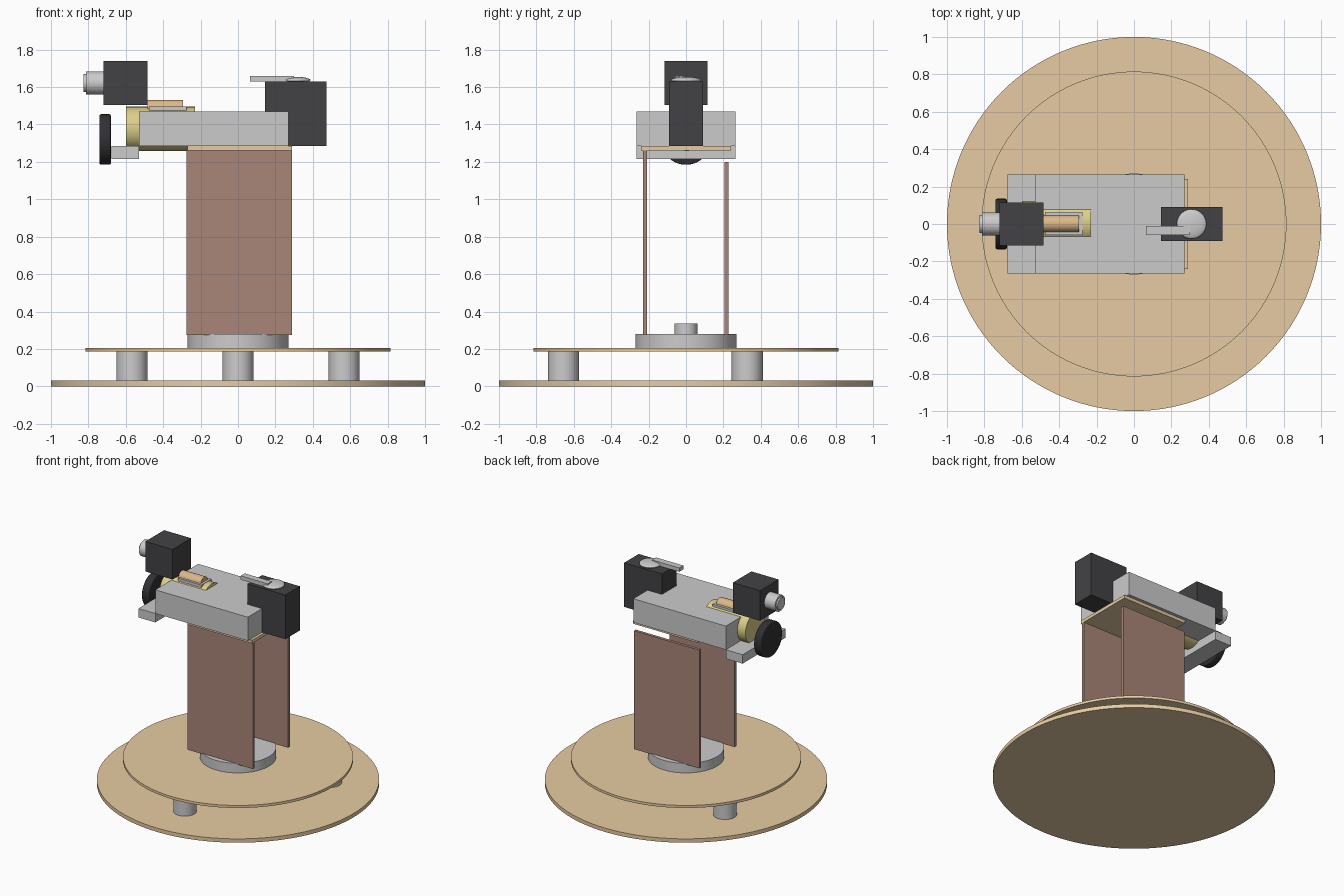
import bpy, bmesh, math
from mathutils import Matrix, Vector

if "Cube" in bpy.data.objects:
    bpy.data.objects.remove(bpy.data.objects["Cube"])


def material(name, rgb):
    m = bpy.data.materials.new(name)
    m.diffuse_color = (*rgb, 1)
    m.use_nodes = True
    m.node_tree.nodes["Principled BSDF"].inputs["Base Color"].default_value = m.diffuse_color
    return m


TAN = material("tan_wood", (0.80, 0.60, 0.36))
BROWN = material("brown_panel", (0.40, 0.24, 0.19))
DARK = material("dark_plastic", (0.055, 0.055, 0.06))
BLACK = material("black_rubber", (0.03, 0.03, 0.033))
YELLOW = material("yellow_metal", (0.72, 0.62, 0.25))
ORANGE = material("copper_winding", (0.72, 0.48, 0.25))


def finish(bm, name, mat, smooth=False):
    bmesh.ops.recalc_face_normals(bm, faces=bm.faces[:])
    me = bpy.data.meshes.new(name)
    bm.to_mesh(me)
    bm.free()
    ob = bpy.data.objects.new(name, me)
    bpy.context.collection.objects.link(ob)
    if mat:
        me.materials.append(mat)
    if smooth:
        bpy.ops.object.select_all(action='DESELECT')
        ob.select_set(True)
        bpy.context.view_layer.objects.active = ob
        bpy.ops.object.shade_smooth_by_angle(angle=math.radians(35))
    return ob


def box(name, x, y, z, mat=None):
    """Box given as (min, max) on each axis."""
    size = Vector((x[1] - x[0], y[1] - y[0], z[1] - z[0]))
    mid = Vector((sum(x), sum(y), sum(z))) / 2
    bm = bmesh.new()
    bmesh.ops.create_cube(bm, size=1, matrix=Matrix.Translation(mid) @ Matrix.Diagonal((*size, 1)))
    return finish(bm, name, mat)


def cyl(name, r, centre, a, b, axis='Z', mat=None, seg=64, bevel=0):
    """Cylinder from a to b along an axis; centre is (x, y) for Z or (y, z) for X."""
    m = Matrix.Translation((*centre, (a + b) / 2))
    if axis == 'X':
        m = Matrix.Translation(((a + b) / 2, *centre)) @ Matrix.Rotation(math.pi / 2, 4, 'Y')
    bm = bmesh.new()
    bmesh.ops.create_cone(bm, cap_ends=True, segments=seg, radius1=r, radius2=r, depth=b - a, matrix=m)
    if bevel:
        rims = [e for e in bm.edges if any(len(f.verts) > 4 for f in e.link_faces)]
        bmesh.ops.bevel(bm, geom=rims, offset=bevel, segments=3, profile=0.5, affect='EDGES')
    return finish(bm, name, mat, True)


# Two-tier base with three spacer posts
cyl("base_disc", 1.0, (0, 0), 0, 0.03, mat=TAN, seg=128)
cyl("upper_disc", 0.815, (0, 0), 0.185, 0.205, mat=TAN, seg=128)
for i in range(3):
    a = math.radians(-90 + 120 * i)
    cyl(f"spacer_post_{i + 1}", 0.083, (0.655 * math.cos(a), 0.655 * math.sin(a)), 0.03, 0.185, seg=48)

# Turntable and its hub
cyl("turntable", 0.27, (0, 0), 0.205, 0.28)
cyl("turntable_hub", 0.062, (0, 0), 0.28, 0.335, seg=48)

# Upright panels and the plate on top
box("front_panel", (-0.275, 0.29), (-0.23, -0.208), (0.275, 1.26), BROWN)
box("back_panel", (-0.275, 0.29), (0.205, 0.228), (0.275, 1.20), BROWN)
box("top_plate", (-0.27, 0.29), (-0.24, 0.24), (1.26, 1.285), TAN)

# Head body and front ledge
box("head_body", (-0.53, 0.27), (-0.265, 0.265), (1.285, 1.47))
box("front_ledge", (-0.675, -0.53), (-0.265, 0.265), (1.215, 1.285))

# Motor barrel showing through the body, wheel on its end
cyl("motor_barrel", 0.118, (0.005, 1.377), -0.60, -0.23, 'X', YELLOW)
cyl("wheel", 0.135, (0, 1.32), -0.74, -0.68, 'X', BLACK, bevel=0.008)
box("motor_pad", (-0.477, -0.275), (-0.06, 0.065), (1.475, 1.497))
cyl("motor_coil", 0.045, (0.002, 1.487), -0.485, -0.293, 'X', ORANGE, 48)

# Camera with lens
box("camera_box", (-0.72, -0.485), (-0.115, 0.115), (1.505, 1.74), DARK)
cyl("camera_lens", 0.062, (0, 1.622), -0.813, -0.72, 'X')
cyl("lens_tip", 0.047, (0, 1.622), -0.825, -0.813, 'X')

# Servo with horn
box("servo_box", (0.145, 0.472), (-0.09, 0.09), (1.285, 1.63), DARK)
bm = bmesh.new()
bmesh.ops.create_uvsphere(bm, u_segments=48, v_segments=24, radius=1,
                          matrix=Matrix.Translation((0.308, 0, 1.637)) @ Matrix.Diagonal((0.079, 0.079, 0.018, 1)))
finish(bm, "servo_knob", None, True)
box("servo_arm", (0.065, 0.30), (-0.06, -0.01), (1.63, 1.66))
